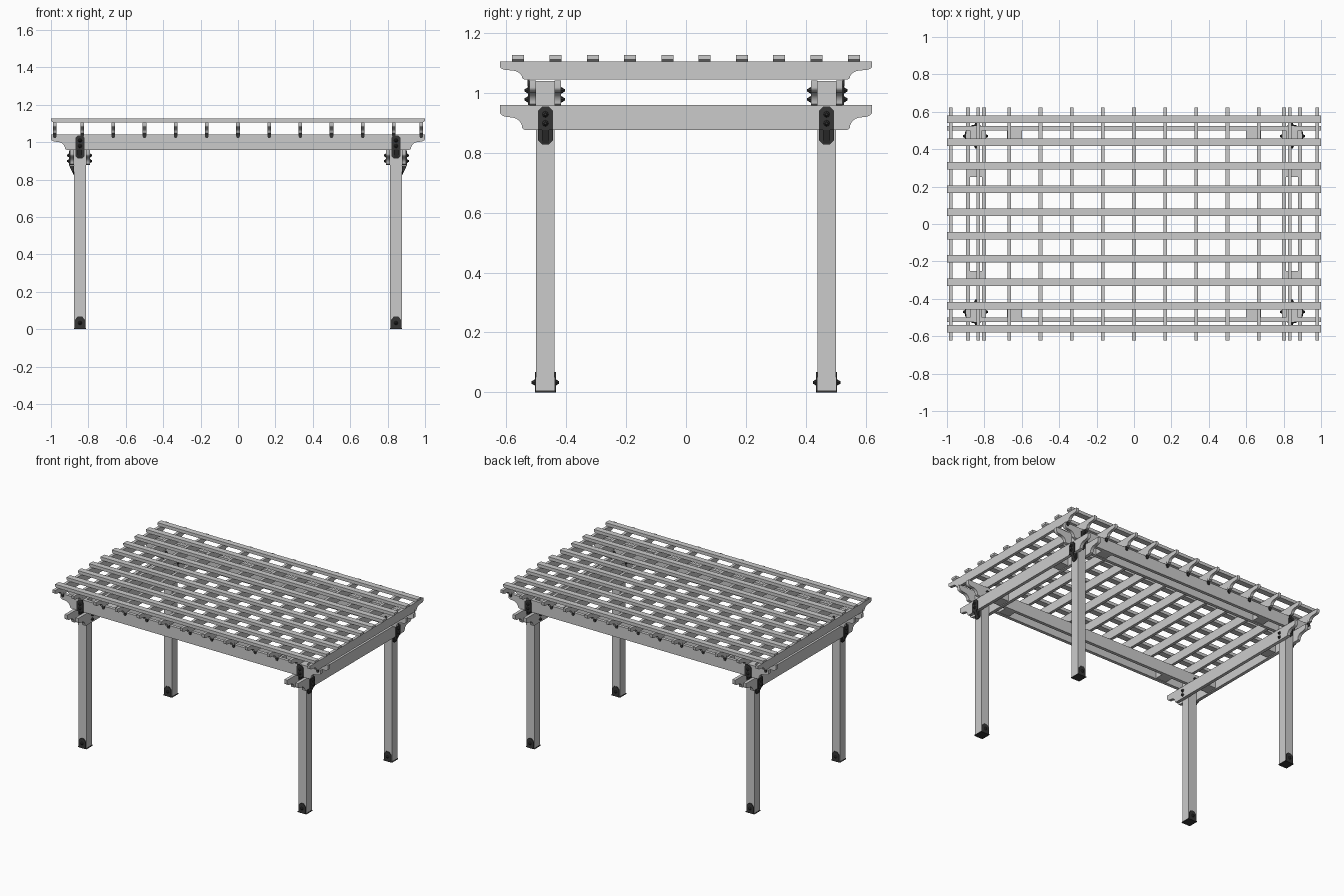
import bpy, bmesh, math
from mathutils import Matrix, Vector

if "Cube" in bpy.data.objects:
    bpy.data.objects.remove(bpy.data.objects["Cube"])

metal = bpy.data.materials.new("dark_metal")
metal.diffuse_color = (0.035, 0.035, 0.035, 1)
metal.use_nodes = True
metal.node_tree.nodes["Principled BSDF"].inputs["Base Color"].default_value = metal.diffuse_color


def finish(name, bm, mat=None, smooth=False):
    bmesh.ops.recalc_face_normals(bm, faces=bm.faces)
    me = bpy.data.meshes.new(name)
    bm.to_mesh(me)
    bm.free()
    ob = bpy.data.objects.new(name, me)
    bpy.context.collection.objects.link(ob)
    if mat:
        me.materials.append(mat)
    if smooth:
        bpy.ops.object.select_all(action='DESELECT')
        ob.select_set(True)
        bpy.context.view_layer.objects.active = ob
        bpy.ops.object.shade_smooth_by_angle(angle=math.radians(35))
    return ob


def prism(name, pts, axis, a, b, mat=None, smooth=False):
    """Outline of (u, z) points, u along axis, extruded across it from a to b."""
    bm = bmesh.new()

    def pos(u, z, d):
        return (u, d, z) if axis == 'x' else (d, u, z)
    f = bm.faces.new([bm.verts.new(pos(u, z, a)) for u, z in pts])
    r = bmesh.ops.extrude_face_region(bm, geom=[f])
    move = Vector((0, b - a, 0) if axis == 'x' else (b - a, 0, 0))
    bmesh.ops.translate(bm, vec=move, verts=[v for v in r['geom'] if isinstance(v, bmesh.types.BMVert)])
    return finish(name, bm, mat, smooth)


def box(name, x0, x1, y0, y1, z0, z1, mat=None):
    return prism(name, [(x0, z0), (x1, z0), (x1, z1), (x0, z1)], 'x', y0, y1, mat)


def scroll(half, z0, z1):
    """Beam outline with a rounded nose and a cove cut under each end."""
    h = z1 - z0
    end = [(0, 1), (0, 0.72)]
    for i in range(1, 7):
        t = math.pi / 2 * i / 6
        end.append((0.028 * (1 - math.cos(t)), 0.72 - 0.2 * math.sin(t)))
    for i in range(0, 8):
        t = math.pi / 2 * i / 7
        end.append((0.038 + 0.037 * math.sin(t), 0.06 + 0.44 * math.cos(t)))
    end.append((0.083, 0))
    right = [(half - u, z0 + v * h) for u, v in end]
    return right + [(-u, z) for u, z in reversed(right)]


def bolt(name, x, y, z, direction):
    bm = bmesh.new()
    d = Vector(direction)
    m = Matrix.Translation(Vector((x, y, z)) + d * 0.006) @ d.to_track_quat('Z', 'Y').to_matrix().to_4x4()
    bmesh.ops.create_cone(bm, cap_ends=True, segments=8, radius1=0.011, radius2=0.004, depth=0.012, matrix=m)
    finish(name, bm, metal)


def beam_plate(axis, s, c, post_face, beam_face, zb, zt):
    """Outer bracket: plate on the beam, tail plate and rib on the post."""
    w, k = 0.025, 0.014
    top = [(c - w, zb), (c + w, zb), (c + w, zt - k), (c + w - k, zt), (c - w + k, zt), (c - w, zt - k)]
    low = [(c - w, zb), (c + w, zb), (c + w, zb - 0.034), (c + w - k, zb - 0.048),
           (c - w + k, zb - 0.048), (c - w, zb - 0.034)]
    prism("bracket_plate", top, axis, s * beam_face, s * (beam_face + 0.005), metal)
    prism("bracket_tail", low, axis, s * post_face, s * (post_face + 0.006), metal)
    rib = [(s * post_face, zb), (s * (beam_face + 0.005), zb), (s * (post_face + 0.006), zb - 0.045),
           (s * post_face, zb - 0.045)]
    prism("bracket_rib", rib, 'y' if axis == 'x' else 'x', c - 0.012, c + 0.012, metal)


PX, PY, R, T = 0.845, 0.47, 0.031, 0.022     # post centres, half width, beam thickness

for sx in (-1, 1):
    for sy in (-1, 1):
        cx, cy = sx * PX, sy * PY
        # posts and bases
        box("post", cx - R, cx + R, cy - R, cy + R, 0.004, 1.04)
        box("base_plate", cx - R - 0.002, cx + R + 0.002, cy - R - 0.003, cy + R + 0.003, 0, 0.006, metal)
        w = 0.027
        tab = [(cx - w, 0), (cx + w, 0), (cx + w, 0.05), (cx + 0.012, 0.068), (cx - 0.012, 0.068), (cx - w, 0.05)]
        for d in (-1, 1):
            face = cy + d * R
            prism("base_tab", tab, 'x', face, face + d * 0.004, metal)
            bolt("base_bolt", cx, face + d * 0.003, 0.033, (0, d, 0))
        # beam brackets and bolts
        beam_plate('x', sy, cx, PY + R, PY + R + T, 0.96, 1.037)
        beam_plate('y', sx, cy, PX + R, PX + R + T, 0.876, 0.955)
        for d in (-1, 1):
            off = R + T + (0.004 if d > 0 else 0)
            for dz in (0.022, 0.052):
                bolt("upper_beam_bolt", cx, sy * (PY + d * off), 0.957 + dz, (0, sy * d, 0))
                bolt("lower_beam_bolt", sx * (PX + d * off), cy, 0.877 + dz, (sx * d, 0, 0))
        # spacer blocks between paired beams
        xs = sorted((sx * 0.60, sx * 0.68))
        box("upper_spacer", xs[0], xs[1], cy - R, cy + R, 0.962, 1.036)
        ys = sorted((sy * 0.25, sy * 0.33))
        box("lower_spacer", cx - R, cx + R, ys[0], ys[1], 0.882, 0.955)

# paired beams: long ones above, cross ones below
for s in (-1, 1):
    for off in (-R - T, R):
        a = s * PY + off
        prism("long_beam", scroll(1.0, 0.959, 1.042), 'x', a, a + T, smooth=True)
        a = s * PX + off
        prism("cross_beam", scroll(0.622, 0.877, 0.96), 'y', a, a + T, smooth=True)

# rafters with small clips on the outer beams
rafters = [-0.98] + [i / 6 for i in range(-5, 6)] + [0.98]
for x in rafters:
    prism("rafter", scroll(0.622, 1.045, 1.106), 'y', x - 0.01, x + 0.01, smooth=True)
    for s in (-1, 1):
        y = s * (PY + R + T)
        tab = [(x - 0.01, 1.06), (x - 0.01, 1.032), (x - 0.005, 1.022), (x + 0.005, 1.022),
               (x + 0.01, 1.032), (x + 0.01, 1.06)]
        prism("rafter_clip", tab, 'x', y, y + s * 0.007, metal)

# top laths, undercut at the ends
for i in range(10):
    y = (i - 4.5) * 0.1246
    lath = [(-0.988, 1.105), (0.988, 1.105), (0.999, 1.113), (0.999, 1.127), (-0.999, 1.127), (-0.999, 1.113)]
    prism("lath", lath, 'x', y - 0.02, y + 0.02)
